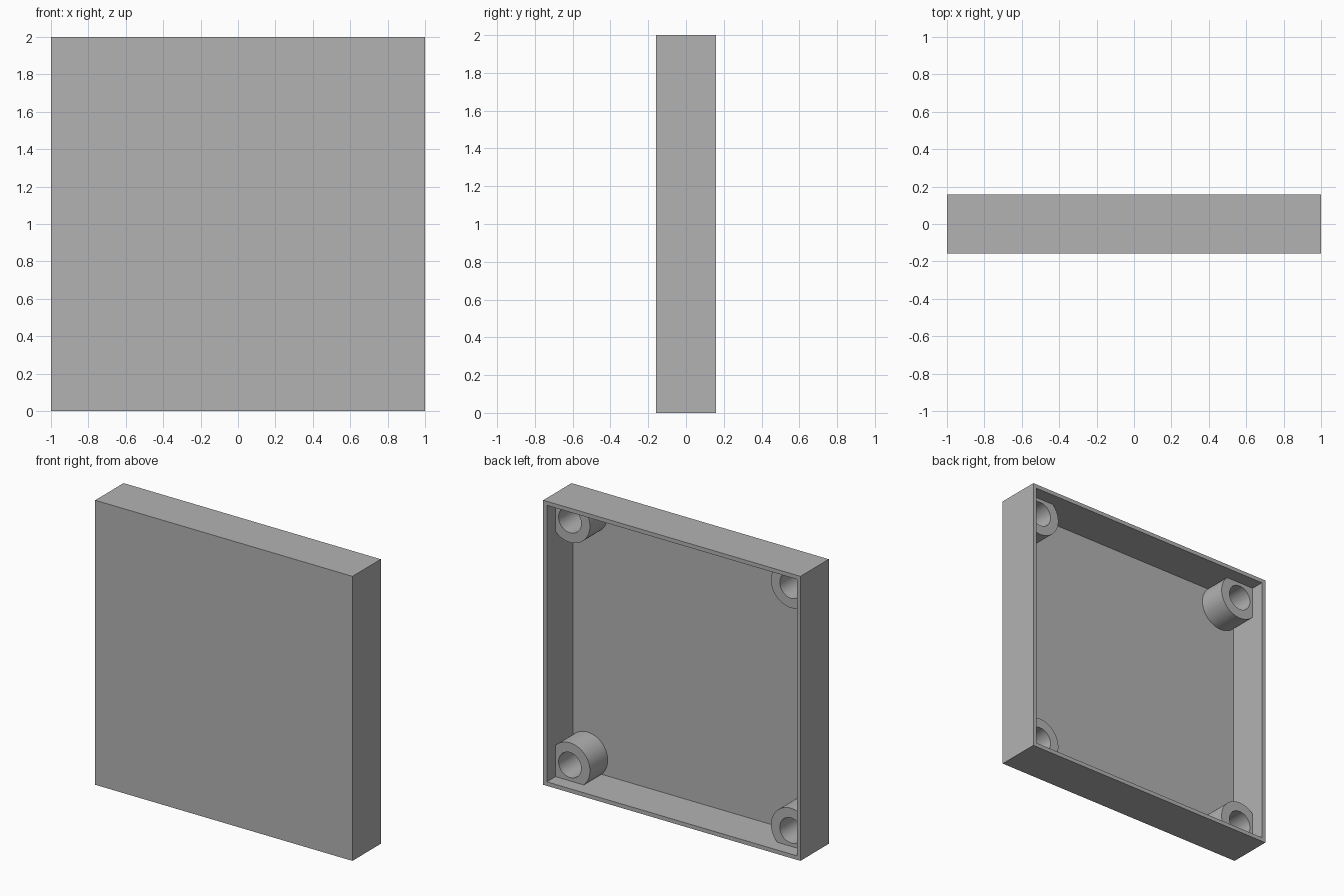
import bpy, bmesh, math
from mathutils import Vector

if "Cube" in bpy.data.objects:
    bpy.data.objects.remove(bpy.data.objects["Cube"], do_unlink=True)

DEPTH = 0.315       # front to back
WALL = 0.04         # side wall thickness
FLOOR = 0.022       # front panel thickness
BACK = DEPTH / 2
FLOOR_Y = -BACK + FLOOR
BOSS_Y = BACK - 0.096
BOSS_OFFSET = 0.86  # boss centres, measured from the middle of the panel
BOSS_R, HOLE_R = 0.156, 0.088
SIDES = 64

grey = bpy.data.materials.new("plain grey")
grey.use_nodes = True
grey.diffuse_color = (0.45, 0.45, 0.45, 1)
grey.node_tree.nodes["Principled BSDF"].inputs["Base Color"].default_value = (0.45, 0.45, 0.45, 1)


def finish(bm, name, smooth=False):
    bmesh.ops.recalc_face_normals(bm, faces=bm.faces)
    mesh = bpy.data.meshes.new(name)
    bm.to_mesh(mesh)
    bm.free()
    mesh.materials.append(grey)
    obj = bpy.data.objects.new(name, mesh)
    bpy.context.collection.objects.link(obj)
    if smooth:
        bpy.ops.object.select_all(action="DESELECT")
        obj.select_set(True)
        bpy.context.view_layer.objects.active = obj
        bpy.ops.object.shade_smooth_by_angle(angle=math.radians(30))
    return obj


# Shallow square tray, open at the back
bm = bmesh.new()
bmesh.ops.create_cube(bm, size=1)
bmesh.ops.scale(bm, vec=(2, DEPTH, 2), verts=bm.verts)
bmesh.ops.translate(bm, vec=(0, 0, 1), verts=bm.verts)
bm.normal_update()
back = max(bm.faces, key=lambda f: f.calc_center_median().y)
bmesh.ops.inset_region(bm, faces=[back], thickness=WALL)
pocket = bmesh.ops.extrude_discrete_faces(bm, faces=[back])["faces"][0]
bmesh.ops.translate(bm, vec=(0, FLOOR_Y - BACK, 0), verts=pocket.verts)
finish(bm, "tray")


# Hollow screw boss, trimmed where it runs into the walls
def screw_boss(name, sx, sz):
    bm = bmesh.new()
    limit = 1 - WALL / 2

    def ring(radius, y):
        verts = []
        for i in range(SIDES):
            a = math.tau * i / SIDES
            x = sx * BOSS_OFFSET + radius * math.cos(a)
            z = sz * BOSS_OFFSET + radius * math.sin(a)
            x, z = (max(-limit, min(limit, v)) for v in (x, z))
            verts.append(bm.verts.new(Vector((x, y, z + 1))))
        return verts

    base = FLOOR_Y - FLOOR / 4
    rings = [ring(BOSS_R, base), ring(BOSS_R, BOSS_Y),
             ring(HOLE_R, BOSS_Y), ring(HOLE_R, base)]
    for k, lower in enumerate(rings):
        upper = rings[(k + 1) % len(rings)]
        for i in range(SIDES):
            j = (i + 1) % SIDES
            bm.faces.new((lower[i], lower[j], upper[j], upper[i]))
    finish(bm, name, smooth=True)


for side, sx in (("left", 1), ("right", -1)):
    for level, sz in (("upper", 1), ("lower", -1)):
        screw_boss(f"{level}_{side}_screw_boss", sx, sz)
